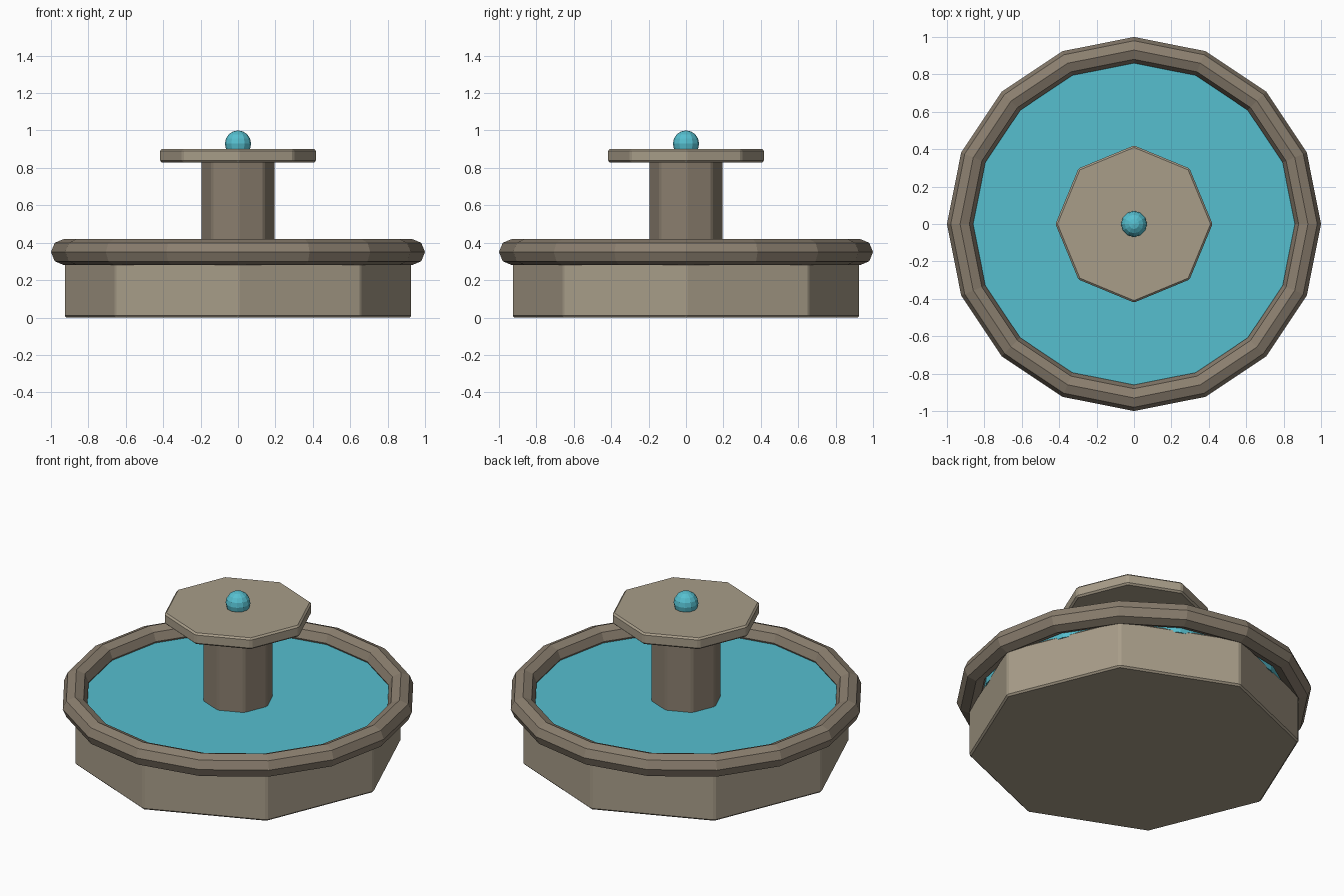
import bpy, math

if "Cube" in bpy.data.objects:
    bpy.data.objects.remove(bpy.data.objects["Cube"])


def srgb(r, g, b):
    def lin(c):
        c /= 255
        return c / 12.92 if c <= 0.04045 else ((c + 0.055) / 1.055) ** 2.4
    return (lin(r), lin(g), lin(b), 1)


def material(name, rgb):
    m = bpy.data.materials.new(name)
    m.diffuse_color = srgb(*rgb)
    m.use_nodes = True
    m.node_tree.nodes["Principled BSDF"].inputs["Base Color"].default_value = m.diffuse_color
    return m


light_stone = material("light stone", (168, 157, 137))
dark_stone = material("dark stone", (139, 127, 111))
water_blue = material("water blue", (86, 191, 207))


def finish(name, mat):
    ob = bpy.context.object
    ob.name = name
    ob.data.materials.append(mat)
    return ob


def prism(name, mat, sides, radius, z0, z1, bevel=0.0):
    # upright prism with corners on the axes
    bpy.ops.mesh.primitive_cylinder_add(vertices=sides, radius=radius, depth=z1 - z0,
                                        location=(0, 0, (z0 + z1) / 2))
    ob = finish(name, mat)
    if bevel:
        mod = ob.modifiers.new("bevel", 'BEVEL')
        mod.width = bevel
        mod.segments = 1
    return ob


# basin wall, octagonal
prism("basin", light_stone, 8, 0.93, 0, 0.30, 0.01)

# rounded rim around the basin
bpy.ops.mesh.primitive_torus_add(major_segments=16, minor_segments=8,
                                 major_radius=0.93, minor_radius=0.07,
                                 location=(0, 0, 0.35))
finish("basin_rim", dark_stone)

# water surface inside the rim
prism("water", water_blue, 16, 0.867, 0.28, 0.34)

# central column and upper plate
prism("column", dark_stone, 8, 0.20, 0.29, 0.85, 0.01)
prism("upper_plate", light_stone, 8, 0.42, 0.83, 0.90, 0.01)

# water bubble on top
bpy.ops.mesh.primitive_uv_sphere_add(segments=12, ring_count=8, radius=0.07,
                                     location=(0, 0, 0.93))
finish("water_bubble", water_blue)
